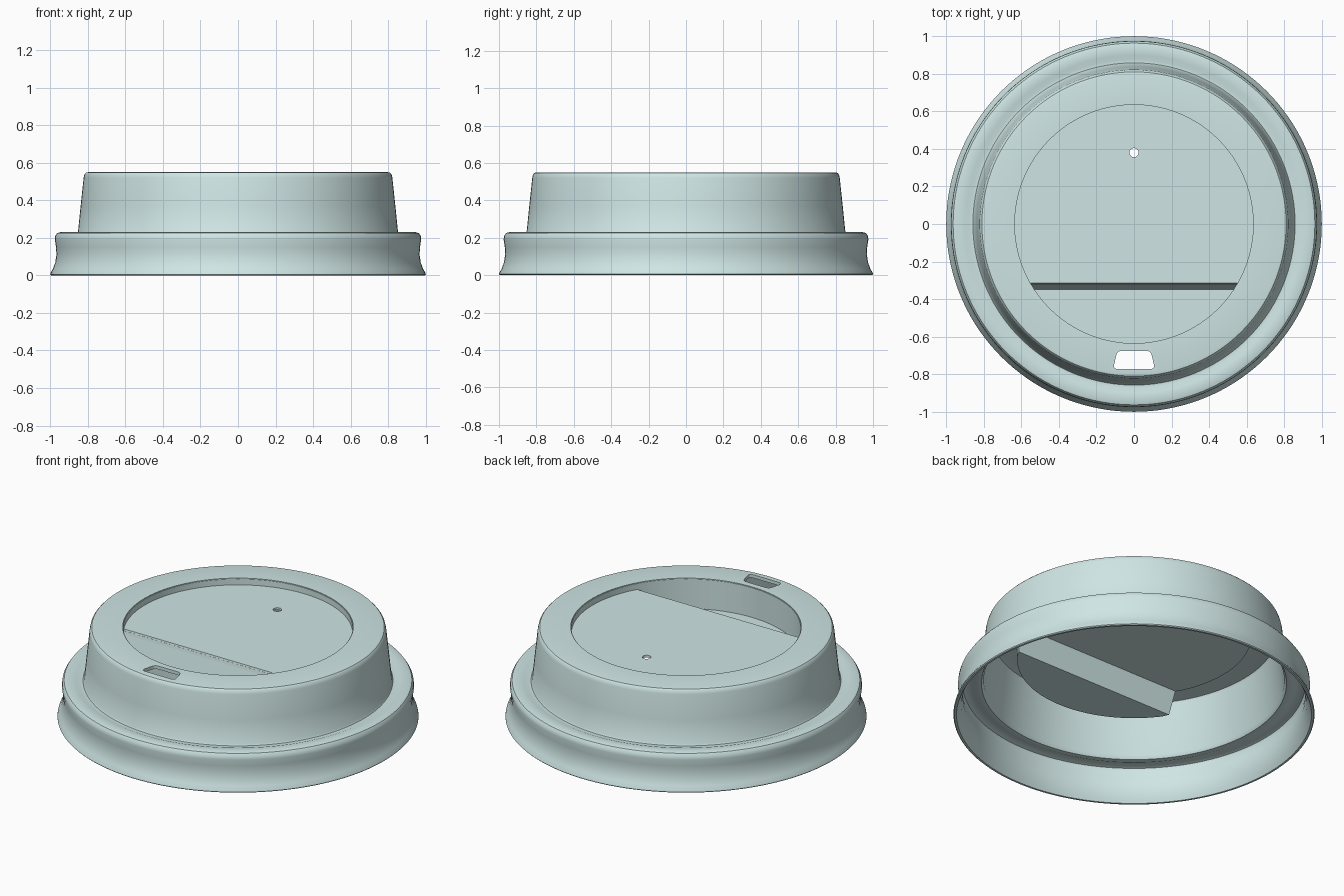
import bpy, bmesh, math

if "Cube" in bpy.data.objects:
    bpy.data.objects.remove(bpy.data.objects["Cube"])

SEGS = 144
mat = bpy.data.materials.new("pale_teal_plastic")
mat.diffuse_color = (0.62, 0.79, 0.78, 1)
mat.use_nodes = True
mat.node_tree.nodes["Principled BSDF"].inputs["Base Color"].default_value = mat.diffuse_color


def make_object(name, bm):
    mesh = bpy.data.meshes.new(name)
    bm.to_mesh(mesh)
    bm.free()
    ob = bpy.data.objects.new(name, mesh)
    bpy.context.collection.objects.link(ob)
    mesh.materials.append(mat)
    return ob


def activate(ob):
    bpy.ops.object.select_all(action='DESELECT')
    ob.select_set(True)
    bpy.context.view_layer.objects.active = ob


def prism(name, outline, z0, z1):
    bm = bmesh.new()
    lo = [bm.verts.new((x, y, z0)) for x, y in outline]
    hi = [bm.verts.new((x, y, z1)) for x, y in outline]
    bm.faces.new(lo)
    bm.faces.new(hi)
    n = len(outline)
    for i in range(n):
        j = (i + 1) % n
        bm.faces.new((lo[i], lo[j], hi[j], hi[i]))
    bmesh.ops.recalc_face_normals(bm, faces=bm.faces)
    ob = make_object(name, bm)
    ob.hide_render = True
    return ob


def cut(ob, cutter):
    mod = ob.modifiers.new("cut", 'BOOLEAN')
    mod.operation = 'DIFFERENCE'
    mod.solver = 'EXACT'
    mod.object = cutter
    activate(ob)
    bpy.ops.object.modifier_apply(modifier=mod.name)
    bpy.data.objects.remove(cutter)


def rounded(corners, r, steps=5):
    # Round each corner with a small quadratic curve
    pts = []
    n = len(corners)
    for i, c in enumerate(corners):
        ends = []
        for q in (corners[i - 1], corners[(i + 1) % n]):
            d = math.dist(c, q)
            ends.append([c[k] + (q[k] - c[k]) * r / d for k in (0, 1)])
        for s in range(steps + 1):
            t = s / steps
            pts.append(tuple((1 - t) ** 2 * ends[0][k] + 2 * t * (1 - t) * c[k]
                             + t * t * ends[1][k] for k in (0, 1)))
    return pts


# Lid shell: closed thin-walled profile, outside first then inside
outer = [(0.638, 0.55), (0.795, 0.55), (0.81, 0.547), (0.818, 0.538), (0.822, 0.52),
         (0.838, 0.37), (0.852, 0.232), (0.858, 0.222), (0.875, 0.221), (0.9, 0.23),
         (0.945, 0.23), (0.963, 0.225), (0.973, 0.21), (0.975, 0.19), (0.969, 0.15),
         (0.967, 0.11), (0.973, 0.07), (0.985, 0.035), (0.998, 0.014), (1.0, 0.005), (0.995, 0)]
inner = [(0.983, 0), (0.972, 0.02), (0.955, 0.06), (0.947, 0.11), (0.949, 0.15),
         (0.955, 0.19), (0.95, 0.205), (0.935, 0.21), (0.9, 0.21), (0.875, 0.2),
         (0.845, 0.201), (0.832, 0.22), (0.802, 0.515), (0.795, 0.527), (0.78, 0.53), (0.638, 0.53)]
bm = bmesh.new()
rings = []
for r, z in outer + inner:
    rings.append([bm.verts.new((r * math.cos(a), r * math.sin(a), z))
                  for a in (2 * math.pi * k / SEGS for k in range(SEGS))])
for i, a in enumerate(rings):
    b = rings[(i + 1) % len(rings)]
    for k in range(SEGS):
        j = (k + 1) % SEGS
        bm.faces.new((a[k], a[j], b[j], b[k]))
bmesh.ops.recalc_face_normals(bm, faces=bm.faces)
shell = make_object("lid_shell", bm)

# Sip opening
slot = rounded([(-0.112, -0.772), (0.112, -0.772), (0.088, -0.675), (-0.088, -0.675)], 0.025)
cut(shell, prism("sip_cutter", slot, 0.4, 0.7))

# Recessed panel: shallow main floor, sloping step, deeper front well
R, Y1, Y2, Z1, Z2, ZT = 0.635, -0.315, -0.35, 0.51, 0.365, 0.546
a1, a2 = math.asin(Y1 / R), math.asin(Y2 / R)


def arc(start, end, n, z):
    return [(R * math.cos(a), R * math.sin(a), z)
            for a in (start + (end - start) * k / n for k in range(n + 1))]


bm = bmesh.new()
main = [bm.verts.new(p) for p in arc(a1, math.pi - a1, 88, Z1)]
well = [bm.verts.new(p) for p in arc(math.pi - a2, 2 * math.pi + a2, 44, Z2)]
loop = main + well
top = [bm.verts.new((v.co.x, v.co.y, ZT)) for v in loop]
floor = bm.faces.new(main)
bm.faces.new(well)
bm.faces.new((main[0], main[-1], well[0], well[-1]))
for i in range(len(loop)):
    j = (i + 1) % len(loop)
    bm.faces.new((loop[i], loop[j], top[j], top[i]))
bmesh.ops.recalc_face_normals(bm, faces=bm.faces)
floor.normal_update()
if floor.normal.z < 0:
    bmesh.ops.reverse_faces(bm, faces=bm.faces)
panel = make_object("recessed_panel", bm)
mod = panel.modifiers.new("thickness", 'SOLIDIFY')
mod.thickness = 0.018
mod.offset = -1
activate(panel)
bpy.ops.object.modifier_apply(modifier=mod.name)

# Vent hole
vent = [(0.024 * math.cos(k * math.pi / 12), 0.38 + 0.024 * math.sin(k * math.pi / 12))
        for k in range(24)]
cut(panel, prism("vent_cutter", vent, 0.4, 0.7))

for ob in (shell, panel):
    activate(ob)
    bpy.ops.object.shade_smooth_by_angle(angle=math.radians(35))
